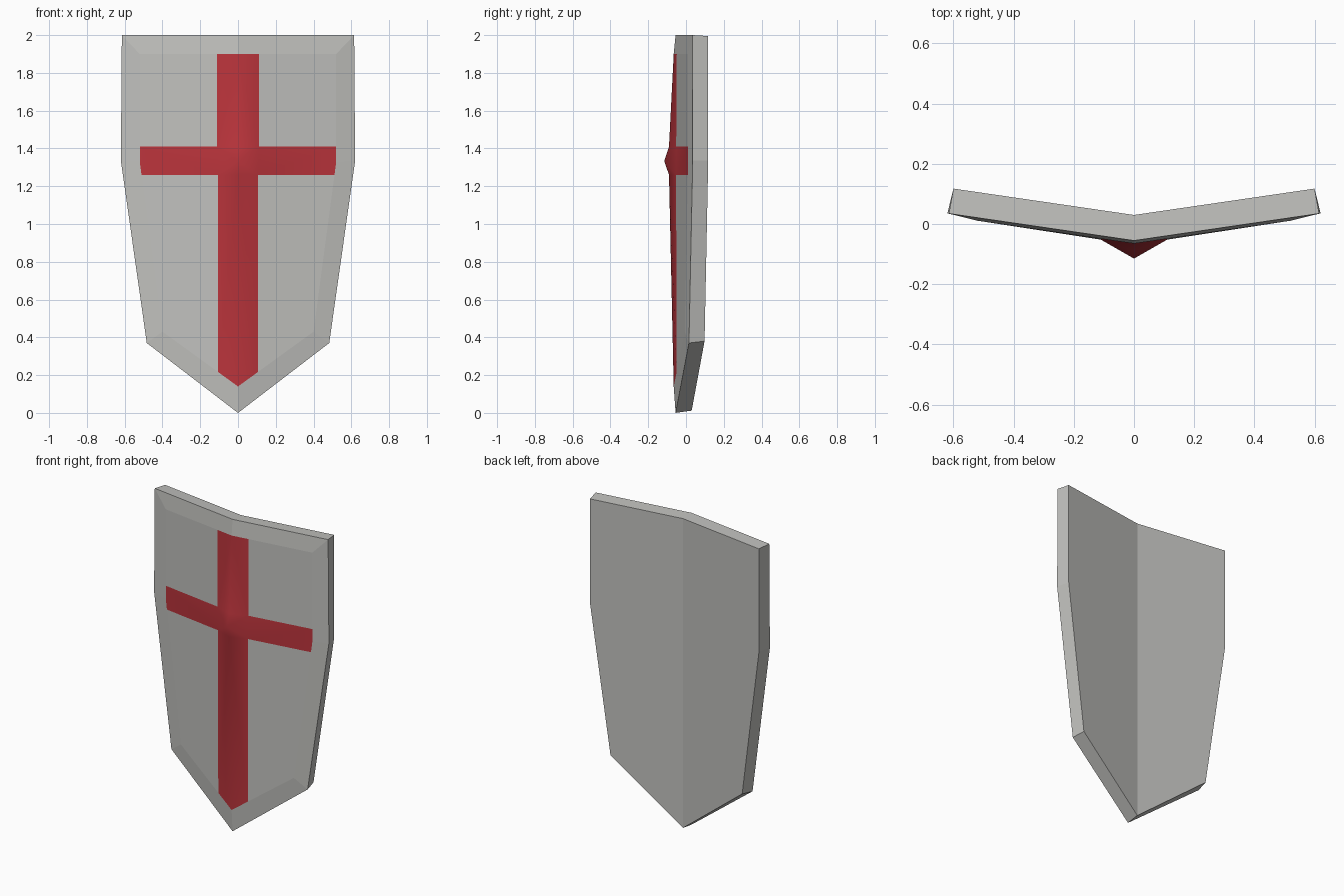
import bpy, bmesh

if "Cube" in bpy.data.objects:
    bpy.data.objects.remove(bpy.data.objects["Cube"])


def material(name, rgb):
    m = bpy.data.materials.new(name)
    m.diffuse_color = (*rgb, 1)
    m.use_nodes = True
    m.node_tree.nodes["Principled BSDF"].inputs["Base Color"].default_value = m.diffuse_color
    return m


def layer(points, y0, slope=0.146):
    """Place x, z points on a plane swept back from the centre line."""
    return [(x, y0 + slope * x, z) for x, z in points]


steel = material("light grey", (0.53, 0.53, 0.51))
red = material("red", (0.50, 0.035, 0.045))

# Half outlines, from top centre round the side to the bottom point
back = layer([(0, 1.995), (0.60, 1.995), (0.60, 1.335), (0.467, 0.38), (0, 0.012)], 0.03)
rim = layer([(0, 2.0), (0.615, 2.0), (0.62, 1.335), (0.483, 0.37), (0, 0)], -0.055)
# Front panel outline, including where the cross meets it
panel = layer([(0, 1.9), (0.11, 1.9), (0.52, 1.9), (0.52, 1.41), (0.52, 1.33),
               (0.511, 1.26), (0.40, 0.43), (0.105, 0.216), (0, 0.14)], -0.065)
# Inner corners of the cross, then its raised ridge and boss
corners = layer([(0.11, 1.41), (0.107, 1.26)], -0.068)
ridge = [(0, -0.09, 1.41), (0, -0.115, 1.333), (0, -0.09, 1.26)]

bm = bmesh.new()
B, R, P, C, D = ([bm.verts.new(p) for p in pts] for pts in (back, rim, panel, corners, ridge))


def face(verts, colour=0):
    f = bm.faces.new(verts)
    f.material_index = colour
    f.smooth = colour == 1


# Back, in upper and lower plates
mid = bm.verts.new((0, 0.03, 1.335))
face([B[0], B[1], B[2], mid])
face([mid, B[2], B[3], B[4]])
# Outer edge wall
for i in range(4):
    face([B[i], B[i + 1], R[i + 1], R[i]])
# Sloped rim
for i, inner in enumerate([(0, 1, 2), (2, 3, 4), (4, 5, 6), (6, 7, 8)]):
    face([R[i], R[i + 1]] + [P[k] for k in reversed(inner)])
# Grey front panels
face([P[1], P[2], P[3], C[0]])
face([C[1], P[5], P[6], P[7]])
# Cross: upper bar, boss, arm, lower bar
face([P[0], P[1], C[0], D[0]], 1)
face([D[0], C[0], D[1]], 1)
face([C[0], C[1], D[1]], 1)
face([D[1], C[1], D[2]], 1)
face([C[0], P[3], P[4], P[5], C[1]], 1)
face([D[2], C[1], P[7], P[8]], 1)

# Mirror the half to the other side
geom = bm.verts[:] + bm.edges[:] + bm.faces[:]
bmesh.ops.mirror(bm, geom=geom, axis='X', merge_dist=0.0005)
bmesh.ops.remove_doubles(bm, verts=bm.verts[:], dist=0.0005)
bmesh.ops.recalc_face_normals(bm, faces=bm.faces[:])

# Keep the cross border crisp against the steel
for e in bm.edges:
    if len({f.material_index for f in e.link_faces}) > 1:
        e.smooth = False

mesh = bpy.data.meshes.new("shield")
bm.to_mesh(mesh)
bm.free()
mesh.materials.append(steel)
mesh.materials.append(red)
shield = bpy.data.objects.new("shield", mesh)
bpy.context.collection.objects.link(shield)
